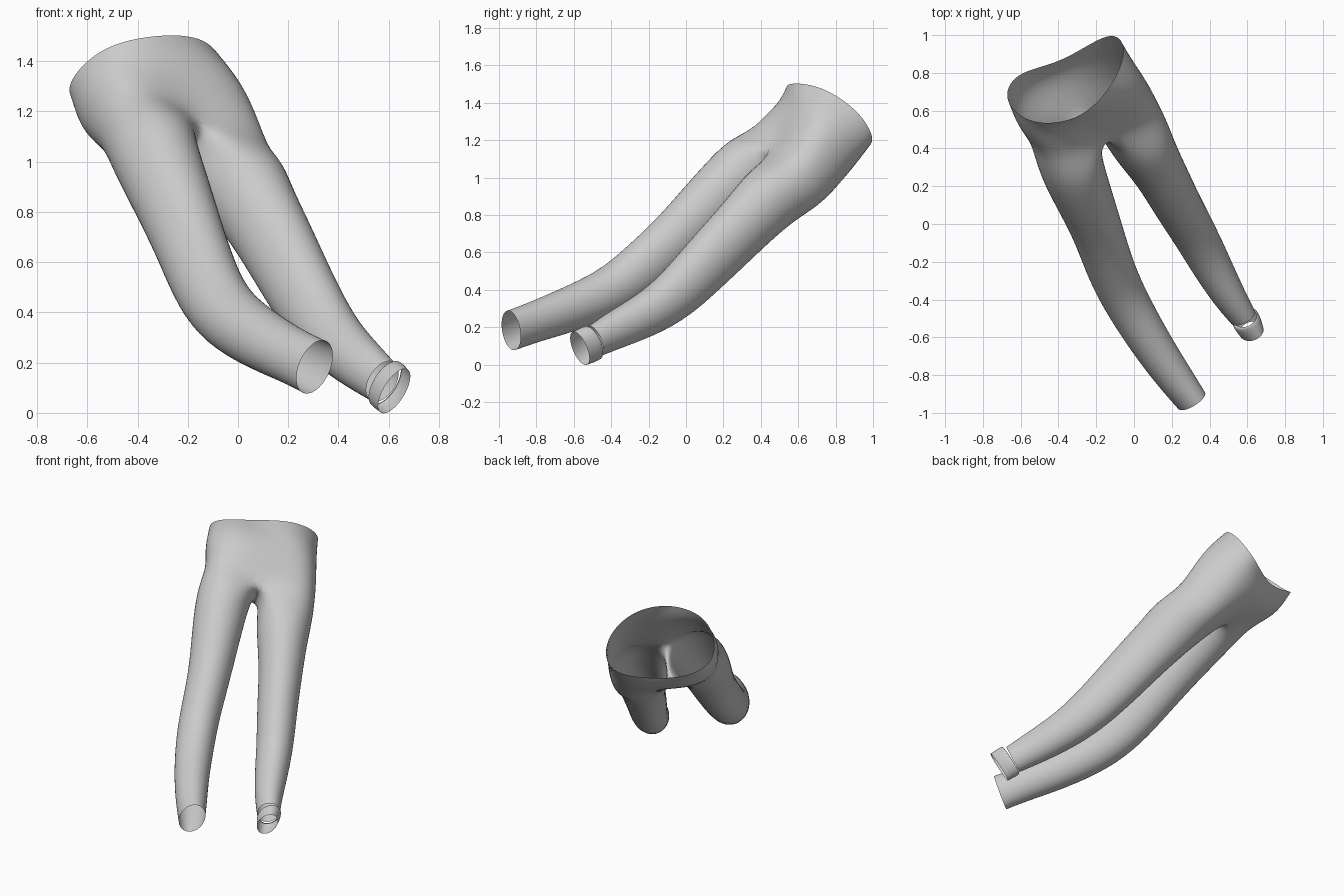
import bpy, bmesh
from math import cos, sin, radians, copysign
from mathutils import Vector as V

if "Cube" in bpy.data.objects:
    bpy.data.objects.remove(bpy.data.objects["Cube"])

SIDE = V((0.916, 0.40, 0.02)).normalized()    # wearer's hip line
TWIST = V((0.90, 0.39, -0.36)).normalized()   # hip line at the crotch
FRONT = V((0.24, -0.60, 0.76)).normalized()   # front of the body
DOWN = V((0.31, -0.69, -0.65)).normalized()
GROW = 1.045                                  # offsets subdivision shrinkage


def leg_ring(bm, c, t, a, b, start):
    """12-sided oval around c, perpendicular to t."""
    t = t.normalized()
    s = (TWIST - t * TWIST.dot(t)).normalized()
    f = t.cross(s)
    if f.dot(FRONT) < 0:
        f = -f
    return [bm.verts.new(c + s * a * GROW * cos(w) + f * b * GROW * sin(w))
            for w in (radians(start + 30 * k) for k in range(12))]


def bridge(bm, r1, r2):
    n = len(r1)
    for i in range(n):
        j = (i + 1) % n
        bm.faces.new((r1[i], r1[j], r2[j], r2[i]))


def finish(bm, name):
    bmesh.ops.recalc_face_normals(bm, faces=bm.faces)
    me = bpy.data.meshes.new(name)
    bm.to_mesh(me)
    bm.free()
    for p in me.polygons:
        p.use_smooth = True
    ob = bpy.data.objects.new(name, me)
    bpy.context.collection.objects.link(ob)
    m = ob.modifiers.new("smooth", 'SUBSURF')
    m.levels = m.render_levels = 2
    return ob


def power(x, p):
    return copysign(abs(x) ** p, x)


def torso_ring(bm, c, a, front, back, pinch, turn):
    """16-sided rounded oval, drawn in at the centre line."""
    s = SIDE.lerp(TWIST, turn).normalized()
    f = DOWN.cross(s).normalized()
    out = []
    for i in range(16):
        w = radians(22.5 * i)
        d = front if sin(w) > 0 else back
        d *= 1 - pinch * abs(sin(w)) ** 10
        out.append(bm.verts.new(V(c) + s * a * GROW * power(cos(w), .85)
                                + f * d * GROW * power(sin(w), .8)))
    return out


bm = bmesh.new()

# waistband edge: right side, front, left side, back
key = [V(p) for p in ((-.05, .93, 1.34), (-.115, .74, 1.475), (-.29, .565, 1.505),
                      (-.53, .535, 1.455), (-.675, .65, 1.31), (-.62, .79, 1.21),
                      (-.38, .865, 1.14), (-.135, 1.005, 1.18))]
rim = []
for i in range(8):
    p0, p1, p2, p3 = (key[(i + k) % 8] for k in (-1, 0, 1, 2))
    rim += [bm.verts.new(p1), bm.verts.new((p1 + p2) * .5625 - (p0 + p3) * .0625)]

# hips, down to the crotch
rings = [rim,
         torso_ring(bm, (-.305, .69, 1.235), .345, .225, .245, .06, .3),
         torso_ring(bm, (-.255, .61, 1.145), .355, .215, .235, .18, .7),
         torso_ring(bm, (-.205, .53, 1.06), .355, .20, .22, .38, 1)]
for r1, r2 in zip(rings, rings[1:]):
    bridge(bm, r1, r2)
split = rings[-1]
seam = [bm.verts.new(split[4].co.lerp(split[12].co, k) + DOWN * .02)
        for k in (.25, .5, .75)]

# legs: centre, half width, half depth
left = [((-.345, .345, 1.065), .17, .185), ((-.30, .22, .95), .16, .175),
        ((-.245, .09, .82), .145, .165), ((-.185, -.06, .665), .13, .155),
        ((-.125, -.24, .505), .125, .15), ((-.045, -.41, .38), .12, .135),
        ((.10, -.65, .285), .107, .122), ((.22, -.82, .225), .095, .11),
        ((.305, -.935, .183), .08, .113)]
right = [((.025, .46, .905), .17, .185), ((.085, .355, .795), .15, .17),
         ((.15, .25, .685), .135, .165), ((.235, .09, .52), .125, .155),
         ((.325, -.06, .365), .115, .14), ((.405, -.21, .265), .105, .122),
         ((.50, -.38, .185), .088, .105), ((.575, -.49, .125), .07, .09)]


def leg(top, start, stations):
    prev = top
    for i, (c, a, b) in enumerate(stations):
        lo, hi = max(i - 1, 0), min(i + 1, len(stations) - 1)
        t = V(stations[hi][0]) - V(stations[lo][0])
        ring = leg_ring(bm, V(c), t, a, b, start)
        bridge(bm, prev, ring)
        prev = ring


leg([split[k % 16] for k in range(-4, 5)] + seam, -120, right)
leg([split[k] for k in range(4, 13)] + seam[::-1], 60, left)
finish(bm, "trousers")

# turned cuff on one ankle
bm = bmesh.new()
aim = V((.55, -.66, -.50))
band = [leg_ring(bm, V(c), aim, a, b, 0) for c, a, b in
        (((.588, -.497, .118), .060, .096), ((.585, -.495, .120), .074, .106),
         ((.604, -.53, .103), .072, .106), ((.622, -.568, .087), .062, .104))]
for r1, r2 in zip(band, band[1:]):
    bridge(bm, r1, r2)
finish(bm, "ankle_cuff")
